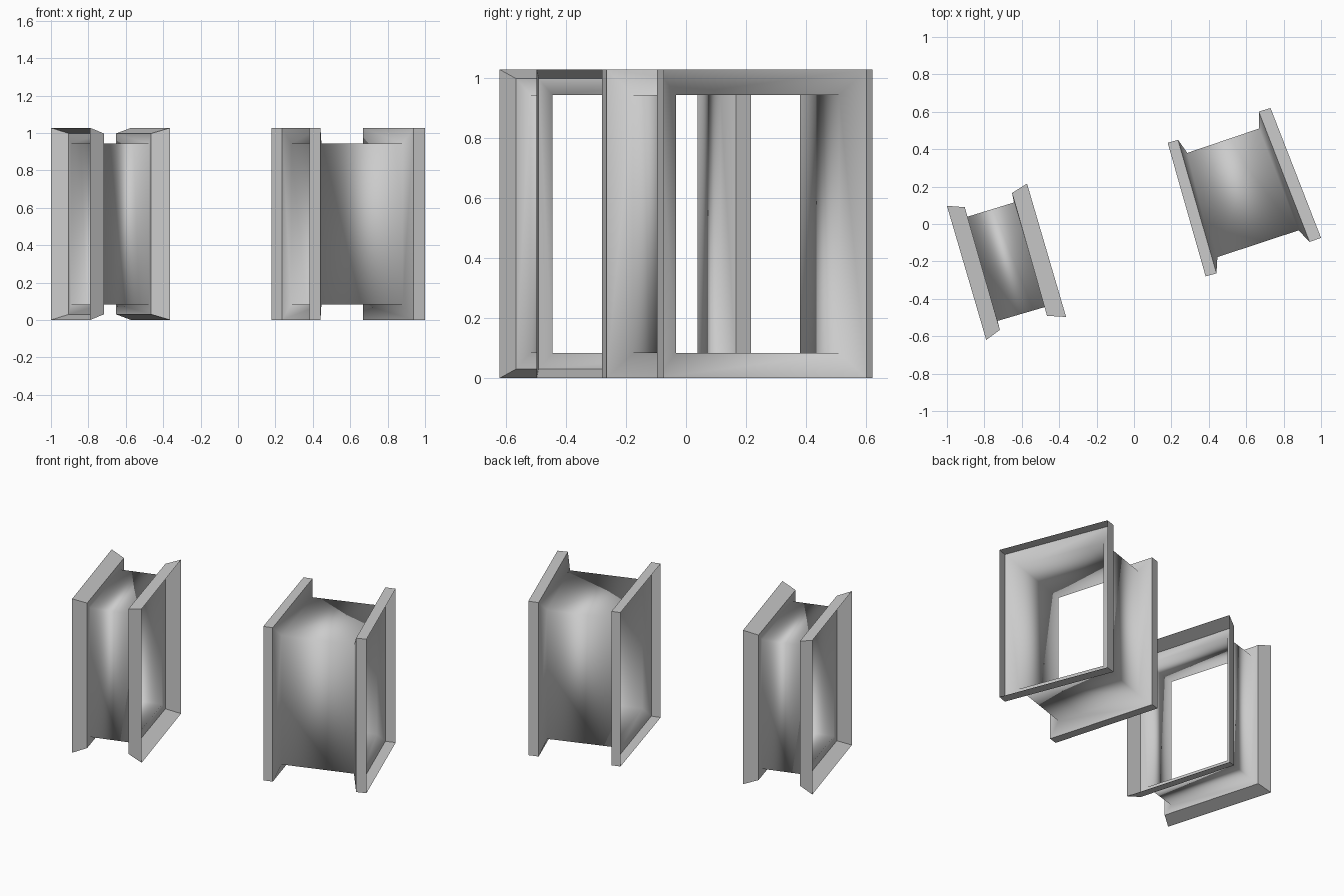
import bpy, bmesh

if "Cube" in bpy.data.objects:
    bpy.data.objects.remove(bpy.data.objects["Cube"])

H = 1.027          # full height
RIM = (0.0, H)     # rim loops at full height
CUT = (0.03, 0.997)  # slightly tapered rim loops
BORE = (0.083, 0.943)  # rectangular sleeve


def sleeve(name, sections):
    """Loft an open sheet through upright rectangles: (back xy, front xy, (z low, z high))."""
    bm = bmesh.new()
    loops = []
    for back, front, (lo, hi) in sections:
        pts = [(*back, lo), (*front, lo), (*front, hi), (*back, hi)]
        loops.append([bm.verts.new(p) for p in pts])
    for k, (a, b) in enumerate(zip(loops, loops[1:])):
        for i in range(4):
            j = (i + 1) % 4
            f = bm.faces.new((a[i], a[j], b[j], b[i]))
            f.smooth = 0 < k < len(loops) - 2   # rim walls stay flat
    bmesh.ops.recalc_face_normals(bm, faces=bm.faces)
    # face the sleeve outwards: its lower wall must point down
    bm.normal_update()
    low = [f for f in bm.faces if all(abs(v.co.z - BORE[0]) < 1e-4 for v in f.verts)]
    if low[0].normal.z > 0:
        bmesh.ops.reverse_faces(bm, faces=bm.faces)
    mesh = bpy.data.meshes.new(name)
    bm.to_mesh(mesh)
    bm.free()
    obj = bpy.data.objects.new(name, mesh)
    bpy.context.collection.objects.link(obj)
    return obj


# left frame: rims taper towards the sleeve
sleeve("left_window_frame", [
    ((-1.0, 0.097), (-0.79, -0.62), RIM),
    ((-0.905, 0.09), (-0.717, -0.566), CUT),
    ((-0.893, 0.038), (-0.729, -0.518), BORE),
    ((-0.642, 0.115), (-0.477, -0.444), BORE),
    ((-0.652, 0.166), (-0.465, -0.491), CUT),
    ((-0.572, 0.216), (-0.363, -0.497), RIM),
])

# right frame: straight rims, sloped collar into the sleeve
sleeve("right_window_frame", [
    ((0.18, 0.434), (0.383, -0.28), RIM),
    ((0.235, 0.45), (0.441, -0.264), RIM),
    ((0.285, 0.38), (0.446, -0.177), BORE),
    ((0.668, 0.51), (0.88, -0.034), BORE),
    ((0.667, 0.601), (0.939, -0.096), RIM),
    ((0.73, 0.62), (1.0, -0.074), RIM),
])
